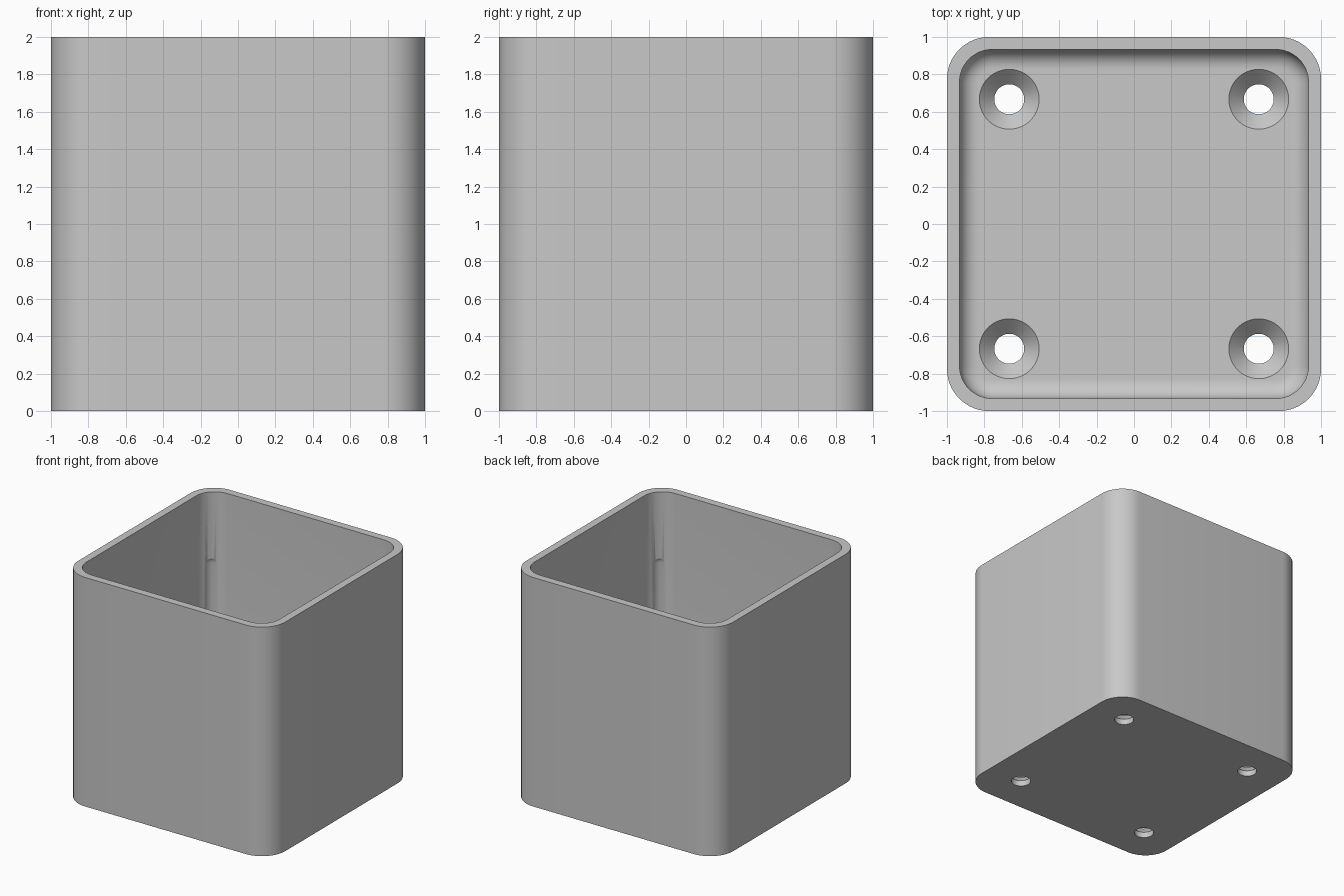
import bpy
import bmesh
import math
from mathutils import Matrix, Vector

HEIGHT = 2.0
FLOOR = 0.13
INNER = 0.933          # half width of the cavity
OUTER_R = 0.225        # outer corner radius
INNER_R = 0.175        # inner corner radius
FILLET = 0.1           # rounding between walls and floor
HOLE = 0.667           # screw hole offset

if "Cube" in bpy.data.objects:
    bpy.data.objects.remove(bpy.data.objects["Cube"], do_unlink=True)

grey = bpy.data.materials.new("light_grey")
grey.use_nodes = True
grey.diffuse_color = (0.58, 0.58, 0.58, 1)
grey.node_tree.nodes["Principled BSDF"].inputs["Base Color"].default_value = grey.diffuse_color


def make_object(name, bm):
    bmesh.ops.recalc_face_normals(bm, faces=bm.faces)
    mesh = bpy.data.meshes.new(name)
    bm.to_mesh(mesh)
    bm.free()
    mesh.materials.append(grey)
    obj = bpy.data.objects.new(name, mesh)
    bpy.context.collection.objects.link(obj)
    return obj


def rounded_square(half, radius, z, steps=12):
    points = []
    for quarter in range(4):
        turn = Matrix.Rotation(quarter * math.pi / 2, 3, "Z")
        for i in range(steps + 1):
            a = i / steps * math.pi / 2
            c = half - radius
            points.append(turn @ Vector((c + radius * math.cos(a), c + radius * math.sin(a), z)))
    return points


def loft(bm, rings):
    loops = [[bm.verts.new(p) for p in ring] for ring in rings]
    for low, high in zip(loops, loops[1:]):
        for i in range(len(low)):
            j = (i + 1) % len(low)
            bm.faces.new((low[i], low[j], high[j], high[i]))
    bm.faces.new(loops[0])
    bm.faces.new(loops[-1])


def lathe_rings(profile, x, y, steps=48):
    return [[Vector((x + r * math.cos(2 * math.pi * i / steps),
                     y + r * math.sin(2 * math.pi * i / steps), z))
             for i in range(steps)] for r, z in profile]


# Open box: outer wall, rim, inner wall, floor fillet and floor
rings = [rounded_square(1, OUTER_R, 0), rounded_square(1, OUTER_R, HEIGHT),
         rounded_square(INNER, INNER_R, HEIGHT)]
for i in range(9):
    a = i / 8 * math.pi / 2
    inset = FILLET * (1 - math.cos(a))
    rings.append(rounded_square(INNER - inset, INNER_R - inset,
                                FLOOR + FILLET * (1 - math.sin(a))))
bm = bmesh.new()
loft(bm, rings)
box = make_object("open_box", bm)

# Countersunk screw holes, and shallow round-topped grooves in the inner corners
hole_profile = [(0.08, -0.1), (0.08, FLOOR - 0.08), (0.16, FLOOR), (0.16, FLOOR + 0.05)]
groove_profile = [(0.07, 0.3)]
for i in range(7):
    a = i / 7 * math.pi / 2
    groove_profile.append((0.07 * math.cos(a), 1.38 + 0.07 * math.sin(a)))

for name, profile, offset in (("hole_cutter", hole_profile, HOLE),
                              ("groove_cutter", groove_profile, 0.84)):
    bm = bmesh.new()
    for sx in (-1, 1):
        for sy in (-1, 1):
            loft(bm, lathe_rings(profile, sx * offset, sy * offset))
    cutter = make_object(name, bm)
    cutter.hide_render = True
    cut = box.modifiers.new(name, "BOOLEAN")
    cut.operation = "DIFFERENCE"
    cut.solver = "EXACT"
    cut.object = cutter
    bpy.context.view_layer.objects.active = box
    bpy.ops.object.modifier_apply(modifier=cut.name)
    bpy.data.objects.remove(cutter, do_unlink=True)

# Smooth rounded surfaces, sharp edges kept
bpy.ops.object.select_all(action="DESELECT")
box.select_set(True)
bpy.context.view_layer.objects.active = box
bpy.ops.object.shade_smooth_by_angle(angle=math.radians(30))
